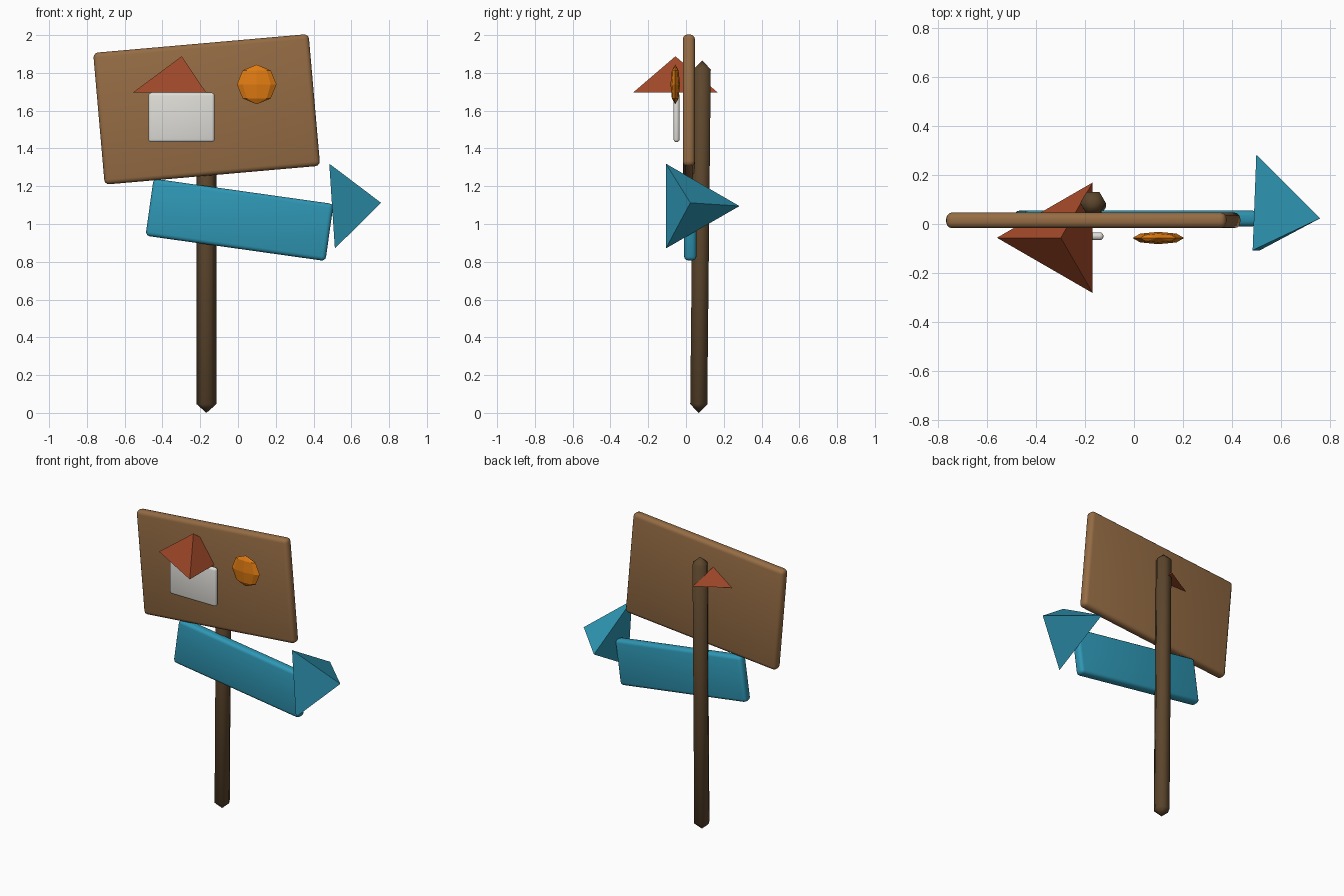
import bpy, bmesh, math
from mathutils import Matrix, Vector

if "Cube" in bpy.data.objects:
    bpy.data.objects.remove(bpy.data.objects["Cube"])


def material(name, rgb):
    m = bpy.data.materials.new(name)
    m.diffuse_color = (*rgb, 1)
    m.use_nodes = True
    m.node_tree.nodes["Principled BSDF"].inputs["Base Color"].default_value = m.diffuse_color
    return m


DARK_WOOD = material("dark wood", (0.11, 0.062, 0.026))
WOOD = material("wood", (0.30, 0.15, 0.058))
BLUE = material("blue paint", (0.028, 0.31, 0.46))
RED = material("red paint", (0.35, 0.065, 0.022))
WHITE = material("white paint", (0.75, 0.73, 0.69))
ORANGE = material("orange paint", (0.75, 0.20, 0.006))


def make(name, bm, mat, matrix, smooth=None):
    """Turn a bmesh into an object, optionally smoothed below an angle."""
    bmesh.ops.recalc_face_normals(bm, faces=bm.faces)
    bm.transform(matrix)
    me = bpy.data.meshes.new(name)
    bm.to_mesh(me)
    bm.free()
    me.materials.append(mat)
    ob = bpy.data.objects.new(name, me)
    bpy.context.collection.objects.link(ob)
    if smooth:
        bpy.ops.object.select_all(action='DESELECT')
        ob.select_set(True)
        bpy.context.view_layer.objects.active = ob
        bpy.ops.object.shade_smooth_by_angle(angle=math.radians(smooth))
    return ob


def plank(name, mat, centre, size, tilt, bevel):
    """Rounded board facing the front, tilt in degrees (right end up)."""
    bm = bmesh.new()
    bmesh.ops.create_cube(bm, size=1, matrix=Matrix.Diagonal((*size, 1)))
    bmesh.ops.bevel(bm, geom=bm.edges[:], offset=bevel, segments=3,
                    profile=0.5, affect='EDGES')
    turn = Matrix.Rotation(math.radians(-tilt), 4, 'Y')
    make(name, bm, mat, Matrix.Translation(centre) @ turn, 40)


def pyramid(name, mat, matrix, radius, height):
    """Three-sided pyramid, base on local z = 0, first corner on local -x."""
    bm = bmesh.new()
    base = [bm.verts.new((-radius * math.cos(a), radius * math.sin(a), 0))
            for a in (0, math.tau / 3, 2 * math.tau / 3)]
    tip = bm.verts.new((0, 0, height))
    bm.faces.new(base)
    for i in range(3):
        bm.faces.new((base[i], base[(i + 1) % 3], tip))
    make(name, bm, mat, matrix)


# Post: six-sided, pointed at both ends, leaning slightly back
bm = bmesh.new()
length, point, radius = 1.865, 0.046, 0.052
rings = [[bm.verts.new((radius * math.cos(i * math.tau / 6),
                        radius * math.sin(i * math.tau / 6), z)) for i in range(6)]
         for z in (point, length - point)]
ends = [bm.verts.new((0, 0, z)) for z in (0, length)]
for i in range(6):
    j = (i + 1) % 6
    bm.faces.new((rings[0][i], rings[0][j], rings[1][j], rings[1][i]))
    for ring, end in zip(rings, ends):
        bm.faces.new((ring[i], ring[j], end))
lean = Matrix.Rotation(math.radians(-0.6), 4, 'X')
make("post", bm, DARK_WOOD, Matrix.Translation((-0.167, 0.067, 0)) @ lean, 65)

# Boards
plank("picture_board", WOOD, (-0.166, 0.015, 1.607), (1.145, 0.064, 0.70), 5, 0.025)
plank("arrow_board", BLUE, (0.008, 0.0225, 1.022), (0.962, 0.065, 0.305), -8, 0.022)

# Arrow head, pointing right with one corner to the back
axis = Vector((math.cos(math.radians(3.8)), 0, math.sin(math.radians(3.8))))
back = Vector((0, 1, 0))
side = axis.cross(-back)
frame = Matrix((-back, side, axis)).transposed().to_4x4()
pyramid("arrow_head", BLUE, Matrix.Translation((0.498, 0.023, 1.095)) @ frame,
        0.26, 0.26)

# House picture
plank("house_wall", WHITE, (-0.299, -0.05, 1.564), (0.35, 0.032, 0.262), 0, 0.015)
pyramid("house_roof", RED, Matrix.Translation((-0.298, -0.056, 1.695)), 0.26, 0.193)

# Sun picture: flattened low-poly ball
bm = bmesh.new()
bmesh.ops.create_uvsphere(bm, u_segments=8, v_segments=4, radius=0.105)
make("sun", bm, ORANGE, Matrix.Translation((0.099, -0.057, 1.739))
     @ Matrix.Diagonal((1, 0.24, 1, 1)))
